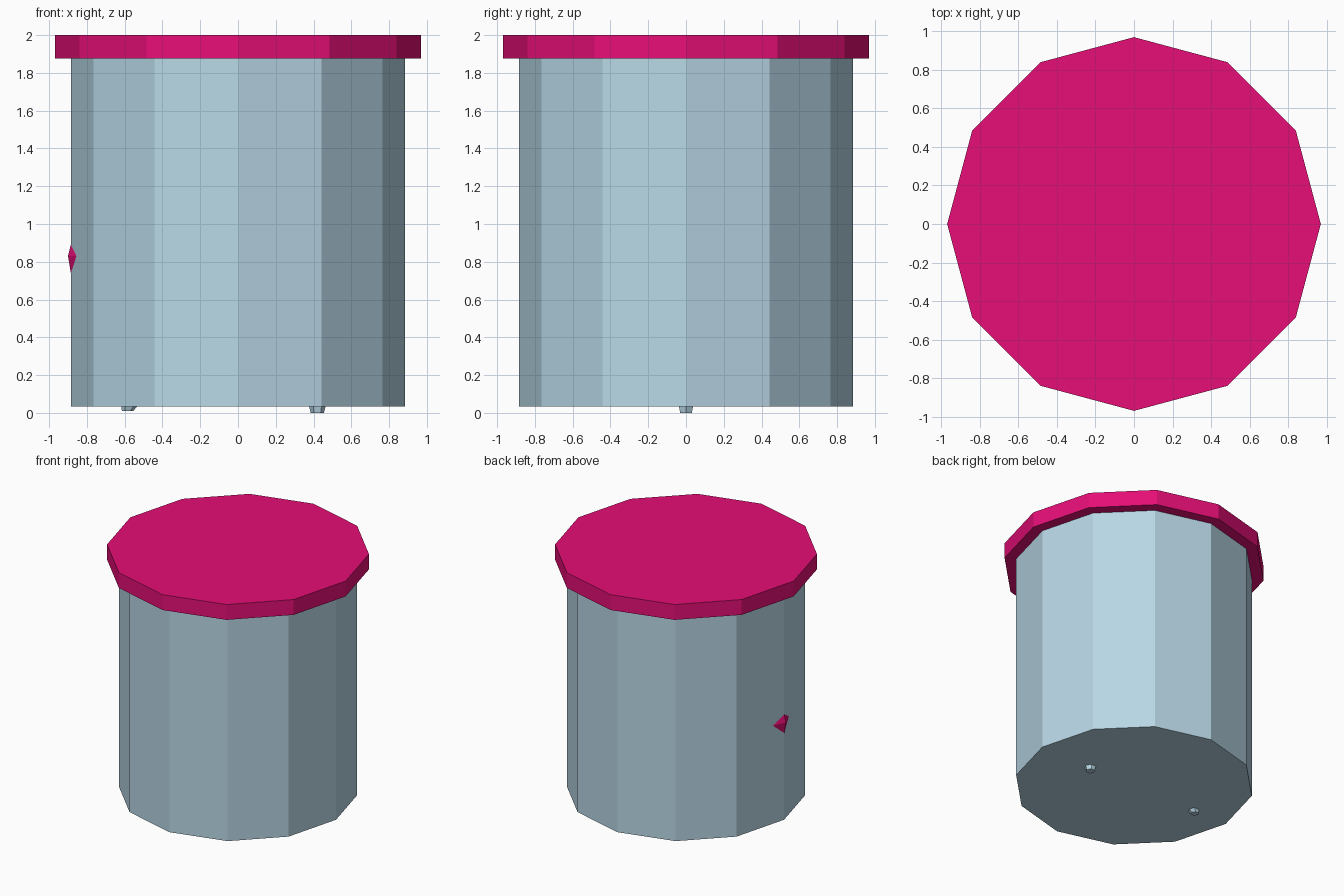
import bpy, bmesh, math

if "Cube" in bpy.data.objects:
    bpy.data.objects.remove(bpy.data.objects["Cube"])


def material(name, rgb):
    m = bpy.data.materials.new(name)
    m.diffuse_color = (*rgb, 1)
    m.use_nodes = True
    m.node_tree.nodes["Principled BSDF"].inputs["Base Color"].default_value = m.diffuse_color
    return m


BLUE = material("pale blue", (0.479, 0.68, 0.791))
PINK = material("hot pink", (0.791, 0.0044, 0.184))


def finish(name, bm, mat):
    bmesh.ops.recalc_face_normals(bm, faces=bm.faces)
    mesh = bpy.data.meshes.new(name)
    bm.to_mesh(mesh)
    bm.free()
    mesh.materials.append(mat)
    obj = bpy.data.objects.new(name, mesh)
    bpy.context.collection.objects.link(obj)


def prism(name, sides, r_bottom, r_top, z0, z1, mat, x=0, shift=0):
    """Upright prism or frustum with a corner on +x; shift slides its bottom ring."""
    bm = bmesh.new()
    rings = []
    for r, z, dx in ((r_bottom, z0, shift), (r_top, z1, 0)):
        rings.append([bm.verts.new((x + dx + r * math.cos(math.tau * i / sides),
                                    r * math.sin(math.tau * i / sides), z))
                      for i in range(sides)])
    low, high = rings
    bm.faces.new(low)
    bm.faces.new(high)
    for i in range(sides):
        j = (i + 1) % sides
        bm.faces.new((low[i], low[j], high[j], high[i]))
    finish(name, bm, mat)


# Twelve-sided body and overhanging lid
prism("body", 12, 0.883, 0.883, 0.033, 1.875, BLUE)
prism("lid", 12, 0.97, 0.97, 1.875, 2.0, PINK)

# Two tiny feet poking out of the base
prism("left_foot", 6, 0.03, 0.055, 0.01, 0.06, BLUE, x=-0.565, shift=-0.02)
prism("right_foot", 6, 0.035, 0.05, 0.0, 0.06, BLUE, x=0.42)

# Faceted stud on the left side, half sunk into the body
bm = bmesh.new()
for co in ((-0.9, 0, 0.83), (-0.855, 0.103, 0.83), (-0.855, -0.103, 0.83),
           (-0.885, 0, 0.89), (-0.885, 0, 0.74), (-0.84, 0, 0.83)):
    bm.verts.new(co)
bmesh.ops.convex_hull(bm, input=bm.verts)
finish("side_stud", bm, PINK)
